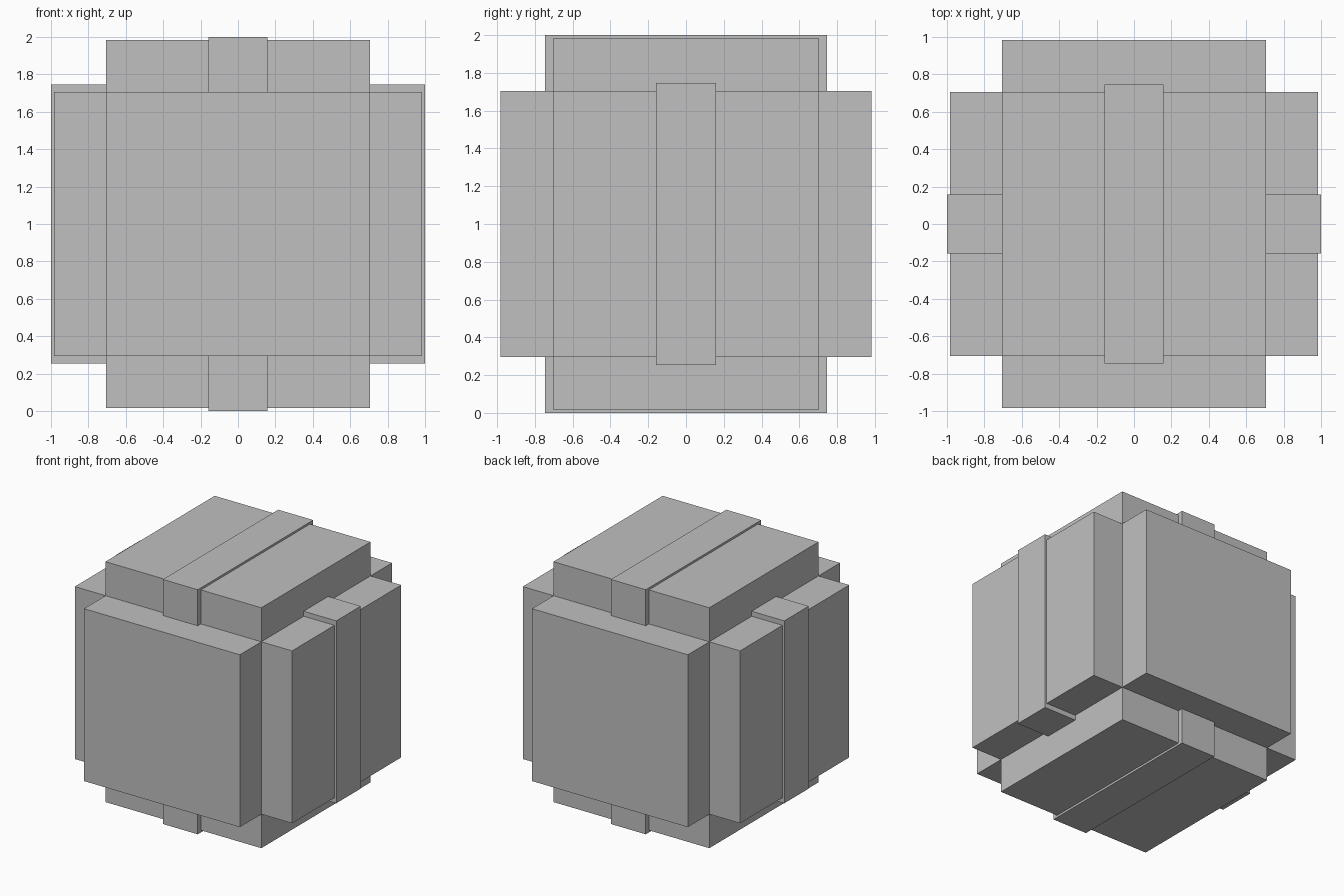
import bpy

default = bpy.data.objects.get("Cube")
if default:
    bpy.data.objects.remove(default, do_unlink=True)

# Single flat grey
grey = bpy.data.materials.new("plain grey")
grey.use_nodes = True
colour = (0.53, 0.53, 0.53, 1)
grey.diffuse_color = colour
grey.node_tree.nodes["Principled BSDF"].inputs["Base Color"].default_value = colour


def block(name, half_sizes):
    """Box centred on the middle of the model, given its half sizes."""
    bpy.ops.mesh.primitive_cube_add(size=2, location=(0, 0, 1))
    obj = bpy.context.object
    obj.name = name
    obj.scale = half_sizes
    bpy.ops.object.transform_apply(location=False, rotation=False, scale=True)
    obj.data.materials.append(grey)
    return obj


CORE, REACH = 0.705, 0.983        # half width and half length of the crossing blocks
BAND, BAND_SPAN = 0.158, 0.746    # half width and half height of the raised bands

# Three crossing blocks form the notched cube
for axis, name in enumerate(("side_block", "front_back_block", "upright_block")):
    half = [CORE] * 3
    half[axis] = REACH
    block(name, half)

# Raised bands on the top and bottom, and on the two sides
block("top_bottom_band", (BAND, BAND_SPAN, 1))
block("side_band", (1, BAND, BAND_SPAN))
